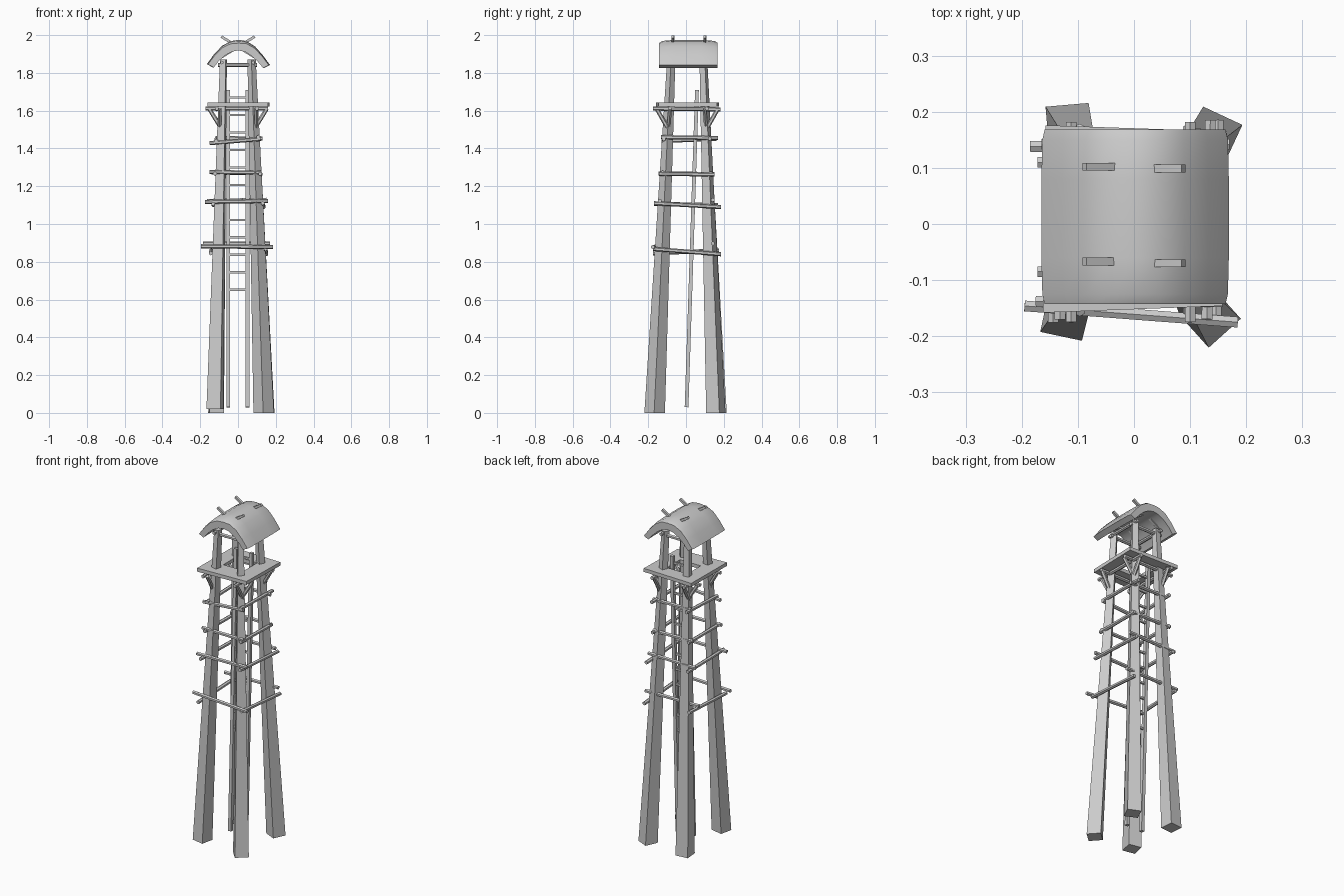
import bpy, bmesh, math
from mathutils import Vector, Matrix

if "Cube" in bpy.data.objects:
    bpy.data.objects.remove(bpy.data.objects["Cube"])


def finish(bm, name):
    bmesh.ops.recalc_face_normals(bm, faces=bm.faces)
    me = bpy.data.meshes.new(name)
    bm.to_mesh(me)
    bm.free()
    ob = bpy.data.objects.new(name, me)
    bpy.context.collection.objects.link(ob)
    return ob


def pole(name, a, b, r, sides=6, r2=None):
    """Straight pole between two points."""
    a, b = Vector(a), Vector(b)
    d = b - a
    turn = math.pi / 4 if sides == 4 else 0
    m = (Matrix.Translation((a + b) / 2) @ d.to_track_quat('Z', 'Y').to_matrix().to_4x4()
         @ Matrix.Rotation(turn, 4, 'Z'))
    bm = bmesh.new()
    bmesh.ops.create_cone(bm, cap_ends=True, segments=sides, radius1=r,
                          radius2=r if r2 is None else r2, depth=d.length, matrix=m)
    return finish(bm, name)


def leg(name, foot, top, w0, w1, angle):
    """Square tapered leg with level ends, turned by an angle in plan."""
    bm = bmesh.new()
    rings = []
    for c, w in ((foot, w0), (top, w1)):
        ring = []
        for k in range(4):
            t = math.radians(angle + 45 + 90 * k)
            ring.append(bm.verts.new((c[0] + w * 0.7071 * math.cos(t),
                                      c[1] + w * 0.7071 * math.sin(t), c[2])))
        rings.append(ring)
    bm.faces.new(rings[0])
    bm.faces.new(rings[1])
    for k in range(4):
        n = (k + 1) % 4
        bm.faces.new((rings[0][k], rings[0][n], rings[1][n], rings[1][k]))
    return finish(bm, name)


# Four long legs that carry on up to the roof
leg("leg_front_left", (-0.122, -0.163, 0.02), (-0.077, -0.078, 1.87), 0.076, 0.031, -12)
leg("leg_front_right", (0.136, -0.166, 0), (0.072, -0.078, 1.87), 0.077, 0.031, 42)
leg("leg_back_right", (0.142, 0.158, 0), (0.072, 0.092, 1.87), 0.077, 0.031, -25)
leg("leg_back_left", (-0.116, 0.174, 0), (-0.077, 0.092, 1.87), 0.077, 0.031, 5)

# Cross poles tied around the legs
R = 0.011
front = [(-.195, -.146, .882, .185, -.175, .878), (-.175, -.138, 1.117, .158, -.138, 1.122),
         (-.15, -.124, 1.275, .125, -.124, 1.272), (-.15, -.115, 1.428, .12, -.118, 1.45)]
back = [(-.185, .138, .897, .17, .142, .897), (-.165, .142, 1.122, .15, .142, 1.128),
        (-.14, .132, 1.272, .125, .132, 1.268), (-.12, .122, 1.455, .13, .125, 1.452)]
left = [(-.144, -.175, .845, -.142, .175, .86), (-.132, -.17, 1.107, -.13, .17, 1.10),
        (-.122, -.145, 1.267, -.12, .15, 1.265), (-.116, -.13, 1.44, -.114, .16, 1.45)]
right = [(.146, -.175, .868, .15, .185, .84), (.13, -.17, 1.11, .136, .185, 1.09),
         (.117, -.142, 1.266, .12, .15, 1.262), (.108, -.132, 1.46, .11, .17, 1.455)]
for side, rows in (("front", front), ("back", back), ("left", left), ("right", right)):
    for i, p in enumerate(rows):
        pole(f"cross_pole_{side}_{i + 1}", p[:3], p[3:], R)

# Ladder
for n, x in (("left", -0.052), ("right", 0.05)):
    pole(f"ladder_rail_{n}", (x, 0.003, 0.03), (x, 0.058, 1.71), 0.014, 4)
for i in range(12):
    z = 0.652 + 0.0925 * i
    y = 0.003 + 0.055 * (z - 0.03) / 1.68
    pole(f"ladder_rung_{i + 1}", (-0.052, y, z), (0.05, y, z), 0.008, 4)

# Beams and corner braces carrying the platform
for n, y in (("front", -0.085), ("back", 0.11)):
    pole(f"platform_beam_{n}", (-0.172, y, 1.611), (0.158, y, 1.611), 0.011)
for n, x in (("left", -0.112), ("right", 0.1)):
    pole(f"platform_beam_{n}", (x, -0.175, 1.611), (x, 0.182, 1.607), 0.011)
for sx in (-1, 1):
    for sy in (-1, 1):
        lx, ly = sx * 0.085, sy * 0.1 + 0.007
        tag = ("left" if sx < 0 else "right") + ("_front" if sy < 0 else "_back")
        pole(f"brace_side_{tag}", (lx, ly, 1.50), (sx * 0.152, ly - sy * 0.008, 1.61), 0.011)
        pole(f"brace_face_{tag}", (lx + sx * 0.012, ly, 1.50),
             (lx + sx * 0.012, sy * 0.162 + 0.007, 1.61), 0.011)

# Platform slab with a hatch for the ladder
outer = [(-.162, -.158), (.158, -.146), (.166, .165), (-.158, .176)]
inner = [(-.07, -.04), (.068, -.04), (.068, .085), (-.07, .085)]
bm = bmesh.new()
vo = [bm.verts.new((x, y, 1.622)) for x, y in outer]
vi = [bm.verts.new((x, y, 1.622)) for x, y in inner]
for k in range(4):
    n = (k + 1) % 4
    bm.faces.new((vo[k], vo[n], vi[n], vi[k]))
ext = bmesh.ops.extrude_face_region(bm, geom=bm.faces[:])
bmesh.ops.translate(bm, vec=(0, 0, 0.021),
                    verts=[v for v in ext["geom"] if isinstance(v, bmesh.types.BMVert)])
finish(bm, "platform")

# Beams under the roof
for n, y in (("front", -0.078), ("back", 0.092)):
    pole(f"roof_tie_{n}", (-0.107, y, 1.842), (0.1, y, 1.842), 0.011)
for n, x in (("left", -0.085), ("right", 0.08)):
    pole(f"roof_plate_{n}", (x, -0.11, 1.855), (x, 0.125, 1.855), 0.01)

# Rafters crossing through the ridge
for n, y in (("front", -0.067), ("back", 0.102)):
    pole(f"rafter_{n}_a", (-0.088, y, 1.992), (0.13, y, 1.857), 0.010, 4)
    pole(f"rafter_{n}_b", (0.088, y - 0.003, 1.992), (-0.13, y - 0.003, 1.857), 0.010, 4)

# Rounded roof: arched profile swept front to back, slightly drooping at the ends
top = [(-.165, 1.846), (-.128, 1.897), (-.085, 1.943), (-.04, 1.968), (.004, 1.975),
       (.046, 1.968), (.09, 1.94), (.132, 1.893), (.169, 1.842)]
low = [(-.133, 1.829), (-.106, 1.862), (-.07, 1.893), (-.034, 1.912), (.002, 1.919),
       (.038, 1.912), (.074, 1.891), (.11, 1.858), (.138, 1.826)]
stations = [(-.143, -.018, .965), (-.125, -.006, .99), (-.06, 0, 1),
            (.08, 0, 1), (.15, -.006, .99), (.168, -.016, .965)]
bm = bmesh.new()
rings = []
for y, drop, s in stations:
    ring = [bm.verts.new((x * s, y, z + drop * max(0, 1 - abs(x) / .18))) for x, z in top]
    ring += [bm.verts.new((x * s, y, z)) for x, z in reversed(low)]
    rings.append(ring)
N = len(rings[0])
for a, b in zip(rings, rings[1:]):
    for k in range(N):
        n = (k + 1) % N
        bm.faces.new((a[k], a[n], b[n], b[k]))
for ring in (rings[0], rings[-1]):
    for k in range(len(top) - 1):
        bm.faces.new((ring[k], ring[k + 1], ring[N - 2 - k], ring[N - 1 - k]))
roof = finish(bm, "roof")
bpy.context.view_layer.objects.active = roof
roof.select_set(True)
bpy.ops.object.shade_smooth_by_angle(angle=math.radians(40))
